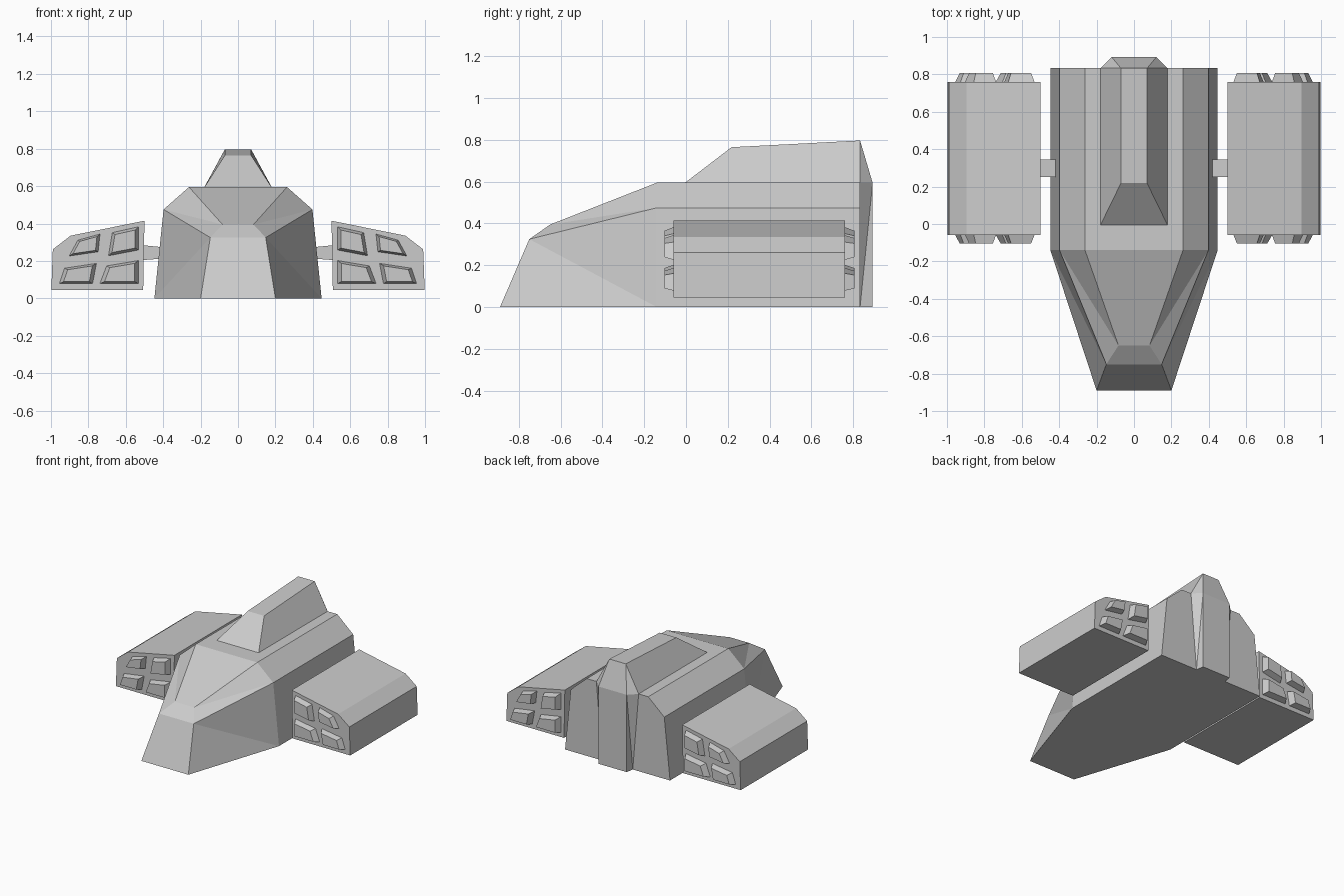
import bpy, bmesh

if "Cube" in bpy.data.objects:
    bpy.data.objects.remove(bpy.data.objects["Cube"])


def make(name, verts, faces):
    me = bpy.data.meshes.new(name)
    bm = bmesh.new()
    vs = [bm.verts.new(v) for v in verts]
    for f in faces:
        bm.faces.new([vs[i] for i in f])
    bmesh.ops.recalc_face_normals(bm, faces=bm.faces)
    bm.to_mesh(me)
    bm.free()
    ob = bpy.data.objects.new(name, me)
    bpy.context.collection.objects.link(ob)
    return ob


def loft(name, sections):
    """Skin equal-length closed sections and cap both ends."""
    n = len(sections[0])
    verts = [p for s in sections for p in s]
    faces = [tuple(range(n)), tuple(range(len(verts) - n, len(verts)))]
    for k in range(len(sections) - 1):
        a, b = k * n, k * n + n
        for i in range(n):
            j = (i + 1) % n
            faces.append((a + i, a + j, b + j, b + i))
    return make(name, verts, faces)


def ring(half):
    """Mirror a half profile across x = 0 into a closed section."""
    return half + [(-x, y, z) for x, y, z in reversed(half)]


# Hull: nose, shoulder and tail sections; nose flanks are split into triangles
nose = ring([(.20, -.89, 0), (.148, -.75, .325), (.083, -.65, .395)])
shoulder = ring([(.447, -.14, 0), (.398, -.14, .475), (.262, -.14, .595)])
tail = ring([(x, .833, z) for x, y, z in shoulder[:3]])
faces = [(0, 1, 4, 5), (1, 2, 3, 4), (12, 13, 14, 15, 16, 17),
         (2, 3, 9, 8), (0, 5, 11, 6)]
for lo, mid, top in ((0, 1, 2), (5, 4, 3)):
    faces += [(lo, mid, lo + 6), (mid, mid + 6, lo + 6),
              (mid, top, mid + 6), (top, top + 6, mid + 6)]
faces += [(6 + i, 6 + (i + 1) % 6, 12 + (i + 1) % 6, 12 + i) for i in range(6)]
make("hull", nose + shoulder + tail, faces)

# Dorsal spine running down into the stern fin (right-side points 0-6, left 7-13)
right = [(.18, -.007, .593), (.07, .218, .765), (.07, .833, .797),
         (.18, .833, .595), (.12, .893, .595), (.12, .893, 0), (.13, .833, 0)]
faces = [(0, 1, 8, 7), (1, 2, 9, 8), (2, 4, 11, 9), (4, 5, 12, 11),
         (5, 6, 13, 12), (6, 3, 10, 13), (3, 0, 7, 10)]
for o in (0, 7):
    faces += [(o, o + 1, o + 2, o + 3), (o + 2, o + 3, o + 4),
              (o + 3, o + 4, o + 6), (o + 4, o + 5, o + 6)]
make("dorsal_spine", right + [(-x, y, z) for x, y, z in right], faces)

# Side pods with struts and end nozzles
pod = [(.507, .045), (.5, .415), (.895, .335), (.99, .262), (.998, .045)]
nozzles = [[(.535, .26), (.69, .23), (.67, .35), (.535, .38)],
           [(.75, .25), (.9, .228), (.855, .31), (.74, .342)],
           [(.535, .08), (.735, .08), (.7, .172), (.535, .2)],
           [(.78, .08), (.952, .08), (.925, .16), (.76, .185)]]


def inset(q, f):
    cx, cz = sum(p[0] for p in q) / 4, sum(p[1] for p in q) / 4
    return [(cx + (x - cx) * f, cz + (z - cz) * f) for x, z in q]


for side, s in (("left", -1), ("right", 1)):
    loft(side + "_pod", [[(s * x, y, z) for x, z in pod] for y in (-.06, .76)])
    loft(side + "_strut", [[(s * x, y, z) for y, z in
                            ((.25, lo), (.345, lo), (.345, hi), (.25, hi))]
                           for x, lo, hi in ((.41, .212, .274), (.52, .204, .285))])
    for end, y0, y1 in (("front", -.055, -.103), ("rear", .755, .806)):
        for i, q in enumerate(nozzles):
            loft(f"{side}_{end}_nozzle_{i + 1}",
                 [[(s * x, y0, z) for x, z in inset(q, 1.06)],
                  [(s * x, y1, z) for x, z in inset(q, .8)]])
